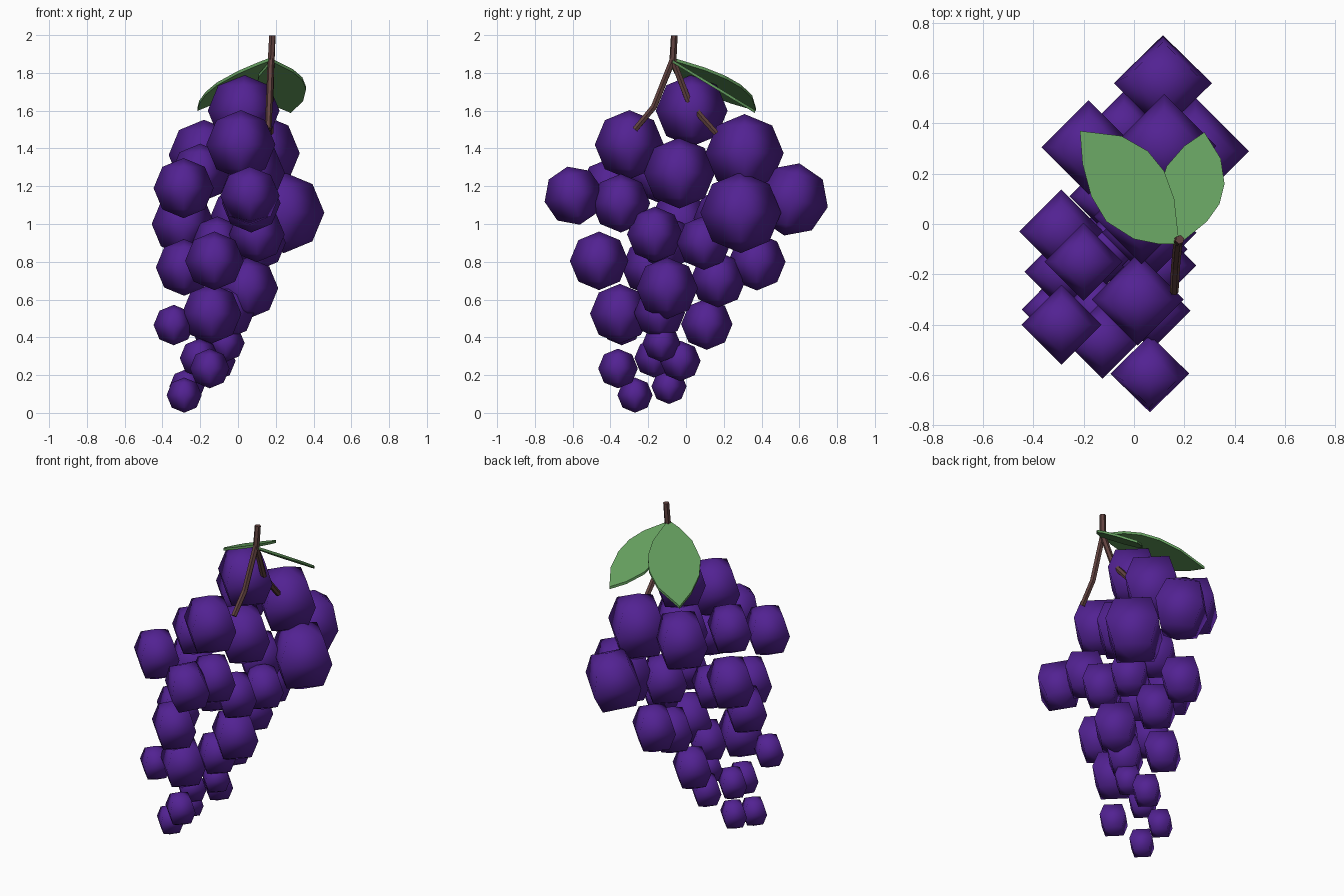
import bpy, bmesh, math
from mathutils import Vector, Matrix


def material(name, rgb):
    m = bpy.data.materials.new(name)
    m.diffuse_color = (*rgb, 1)
    return m


PURPLE = material("grape purple", (0.085, 0.016, 0.29))
GREEN = material("leaf green", (0.127, 0.34, 0.112))
BROWN = material("stem brown", (0.12, 0.055, 0.05))


def finish(name, bm, mat, smooth=False):
    bmesh.ops.recalc_face_normals(bm, faces=bm.faces)
    me = bpy.data.meshes.new(name)
    bm.to_mesh(me)
    bm.free()
    me.materials.append(mat)
    for p in me.polygons:
        p.use_smooth = smooth
    ob = bpy.data.objects.new(name, me)
    bpy.context.collection.objects.link(ob)
    return ob


# Grapes: centre and radius, four-sided low-poly balls, top to bottom
upper = [
    (0.03, 0.03, 1.60, 0.19), (0.015, -0.30, 1.42, 0.183),
    (0.12, 0.31, 1.375, 0.207), (-0.18, 0.305, 1.365, 0.187),
    (0.06, -0.035, 1.27, 0.188), (-0.20, -0.15, 1.27, 0.155),
    (-0.288, -0.40, 1.19, 0.159), (0.063, -0.595, 1.15, 0.157),
    (0.115, 0.56, 1.13, 0.195), (0.07, -0.345, 1.11, 0.155),
    (0.243, 0.29, 1.06, 0.214), (-0.29, -0.03, 1.00, 0.167),
    (0.01, 0.20, 1.03, 0.16),
]
lower = [
    (0.10, -0.165, 0.945, 0.147), (0.11, 0.095, 0.90, 0.143),
    (-0.11, -0.10, 0.90, 0.14),
    (-0.125, -0.46, 0.805, 0.155), (-0.285, -0.19, 0.77, 0.15),
    (-0.04, 0.375, 0.80, 0.152), (-0.02, 0.17, 0.705, 0.147),
    (0.05, -0.10, 0.66, 0.163), (-0.14, -0.35, 0.525, 0.158),
    (-0.05, -0.14, 0.53, 0.135), (-0.12, 0.11, 0.47, 0.136),
    (-0.34, -0.34, 0.465, 0.107),
    (-0.065, -0.13, 0.37, 0.10), (-0.205, -0.17, 0.29, 0.103),
    (-0.12, -0.03, 0.275, 0.107), (-0.15, -0.36, 0.235, 0.105),
    (-0.27, -0.09, 0.14, 0.093), (-0.285, -0.27, 0.094, 0.093),
]
tilt = {7: 12, 8: -12}  # outermost grapes lean outwards
for i, (x, y, z, r) in enumerate(upper + lower):
    bm = bmesh.new()
    bmesh.ops.create_uvsphere(
        bm, u_segments=4, v_segments=4, radius=r,
        matrix=Matrix.Translation((x, y, z)) @ Matrix.Rotation(math.radians(tilt.get(i, 0)), 4, 'X'))
    finish(f"grape_{i + 1:02d}", bm, PURPLE, smooth=True)


# Stem and its two branches: hexagonal tubes
def tube(name, pts, radii, sides=6):
    bm = bmesh.new()
    pts = [Vector(p) for p in pts]
    rings = []
    for k, p in enumerate(pts):
        d = pts[min(k + 1, len(pts) - 1)] - pts[max(k - 1, 0)]
        q = d.to_track_quat('Z', 'Y')
        ring = []
        for s in range(sides):
            a = 2 * math.pi * s / sides
            ring.append(bm.verts.new(p + q @ Vector((math.cos(a), math.sin(a), 0)) * radii[k]))
        rings.append(ring)
    for a, b in zip(rings, rings[1:]):
        for s in range(sides):
            t = (s + 1) % sides
            bm.faces.new((a[s], a[t], b[t], b[s]))
    bm.faces.new(rings[0])
    bm.faces.new(rings[-1])
    finish(name, bm, BROWN)


tube("stem", [(0.182, -0.062, 1.998), (0.175, -0.07, 1.85)], [0.018, 0.019])
tube("front_branch", [(0.175, -0.07, 1.87), (0.165, -0.17, 1.62), (0.16, -0.27, 1.50)],
     [0.018, 0.018, 0.017])
tube("back_branch", [(0.175, -0.07, 1.87), (0.17, 0.01, 1.66), (0.17, 0.07, 1.58), (0.17, 0.16, 1.48)],
     [0.018, 0.018, 0.018, 0.017])


# Leaves: thin flat outlines sloping away from the stem
def leaf(name, outline, height):
    bm = bmesh.new()
    face = bm.faces.new([bm.verts.new((x, y, height(x, y))) for x, y in outline])
    ext = bmesh.ops.extrude_face_region(bm, geom=[face], use_keep_orig=True)
    verts = [g for g in ext["geom"] if isinstance(g, bmesh.types.BMVert)]
    bmesh.ops.translate(bm, verts=verts, vec=(0, 0, -0.016))
    finish(name, bm, GREEN)


leaf("left_leaf",
     [(0.18, -0.08), (0.10, -0.08), (0.0, -0.06), (-0.11, 0.01), (-0.17, 0.11),
      (-0.205, 0.24), (-0.215, 0.37), (-0.05, 0.35), (0.055, 0.29), (0.12, 0.21),
      (0.16, 0.10)],
     lambda x, y: 1.88 - 0.378 * (0.17 - x) - 0.266 * (y + 0.08))
leaf("right_leaf",
     [(0.18, -0.08), (0.29, 0.01), (0.34, 0.08), (0.36, 0.16), (0.345, 0.26),
      (0.28, 0.365), (0.20, 0.31), (0.13, 0.23), (0.10, 0.14), (0.11, 0.05)],
     lambda x, y: 1.875 - 0.61 * (y + 0.08))
